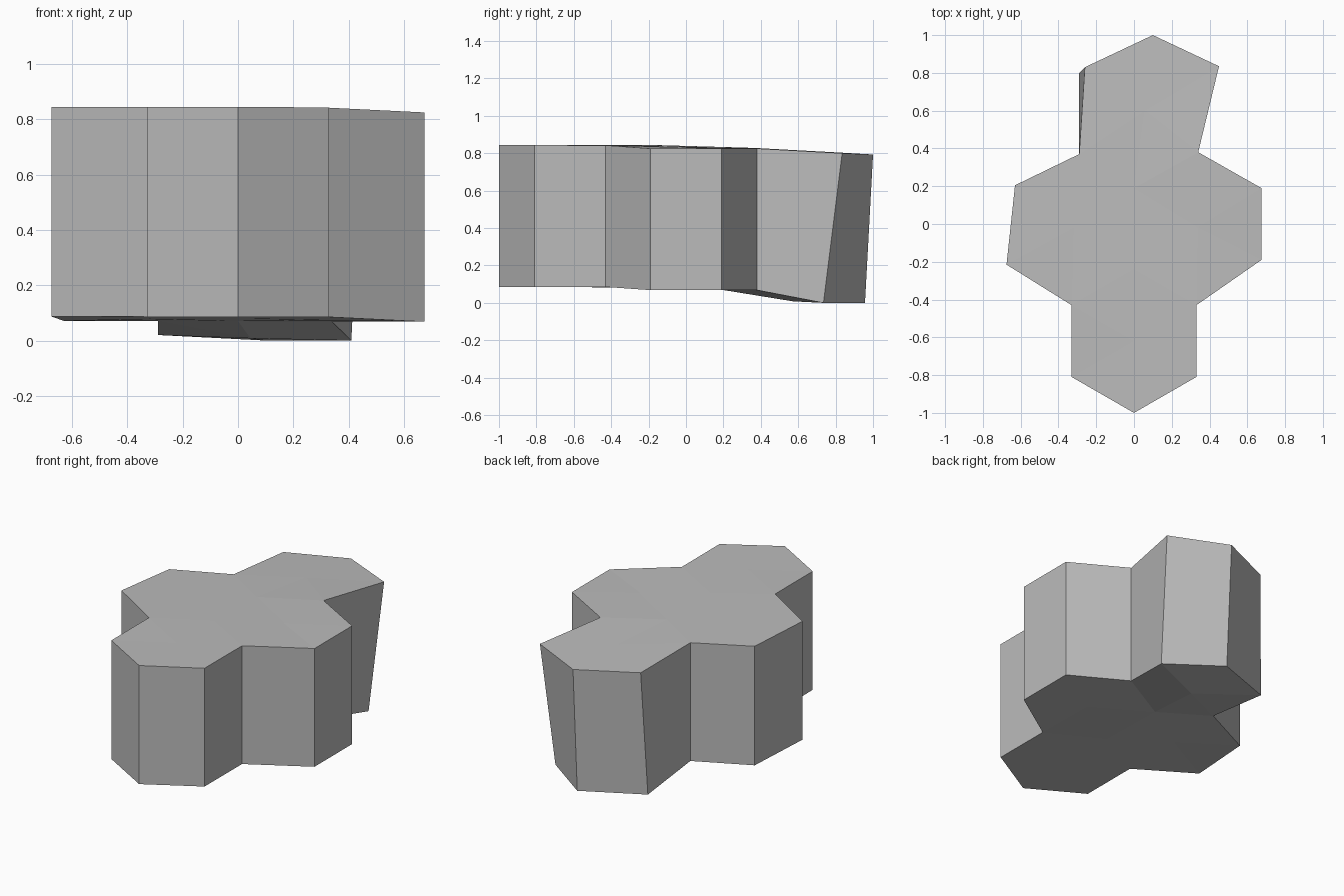
import bpy
import bmesh
from mathutils import Vector

cube = bpy.data.objects.get("Cube")
if cube:
    bpy.data.objects.remove(cube, do_unlink=True)

# One flat colour for the whole block
grey = bpy.data.materials.new("plain_grey")
grey.use_nodes = True
colour = (0.5, 0.5, 0.5, 1)
grey.diffuse_color = colour
grey.node_tree.nodes["Principled BSDF"].inputs["Base Color"].default_value = colour

# Column corners: x, y, bottom height, top height
corners = {
    "front_tip": (0, -1, .086, .845),
    "front_right": (.33, -.81, .086, .843),
    "front_left": (-.33, -.81, .086, .845),
    "notch_right": (.33, -.43, .085, .842),
    "notch_left": (-.33, -.43, .086, .845),
    "inner_front": (0, -.24, .08, .84),
    "side_right_front": (.675, -.19, .068, .825),
    "side_right_back": (.675, .19, .068, .825),
    "side_left_front": (-.675, -.215, .087, .845),
    "side_left_back": (-.63, .205, .071, .833),
    "inner_back": (0, .19, .07, .83),
    "waist_right": (.34, .38, .068, .825),
    "waist_left": (-.29, .37, .071, .828),
    "back_right": (.45, .835, 0, .8),
    "back_left": (-.26, .83, .02, .803),
    "back_tip": (.1, 1, 0, .793),
}
# The back column leans, so its foot is shifted from its top
foot_position = {"back_right": (.41, .735), "back_left": (-.29, .8), "back_tip": (.1, .957)}

# Four hexagonal columns, each listed counter-clockwise from above
columns = [
    "front_tip front_right notch_right inner_front notch_left front_left",
    "notch_right side_right_front side_right_back waist_right inner_back inner_front",
    "notch_left inner_front inner_back waist_left side_left_back side_left_front",
    "inner_back waist_right back_right back_tip back_left waist_left",
]

bm = bmesh.new()
low, high = {}, {}
for name, (x, y, bottom, top) in corners.items():
    low[name] = bm.verts.new((*foot_position.get(name, (x, y)), bottom))
    high[name] = bm.verts.new((x, y, top))


def middle(verts):
    return bm.verts.new(sum((v.co for v in verts), Vector()) / len(verts))


# Caps fan out from the centre of each column
rings = [text.split() for text in columns]
sides = [(a, b) for ring in rings for a, b in zip(ring, ring[1:] + ring[:1])]
for ring in rings:
    top_centre = middle([high[n] for n in ring])
    bottom_centre = middle([low[n] for n in ring])
    if "back_tip" in ring:
        bottom_centre.co.z = .008
    for a, b in zip(ring, ring[1:] + ring[:1]):
        bm.faces.new((high[a], high[b], top_centre))
        bm.faces.new((low[b], low[a], bottom_centre))

# Walls stand only where two columns do not touch
for a, b in sides:
    if (b, a) not in sides:
        bm.faces.new((low[a], low[b], high[b], high[a]))

mesh = bpy.data.meshes.new("hexagonal_column_block")
bm.to_mesh(mesh)
bm.free()
mesh.materials.append(grey)
block = bpy.data.objects.new("hexagonal_column_block", mesh)
bpy.context.collection.objects.link(block)
